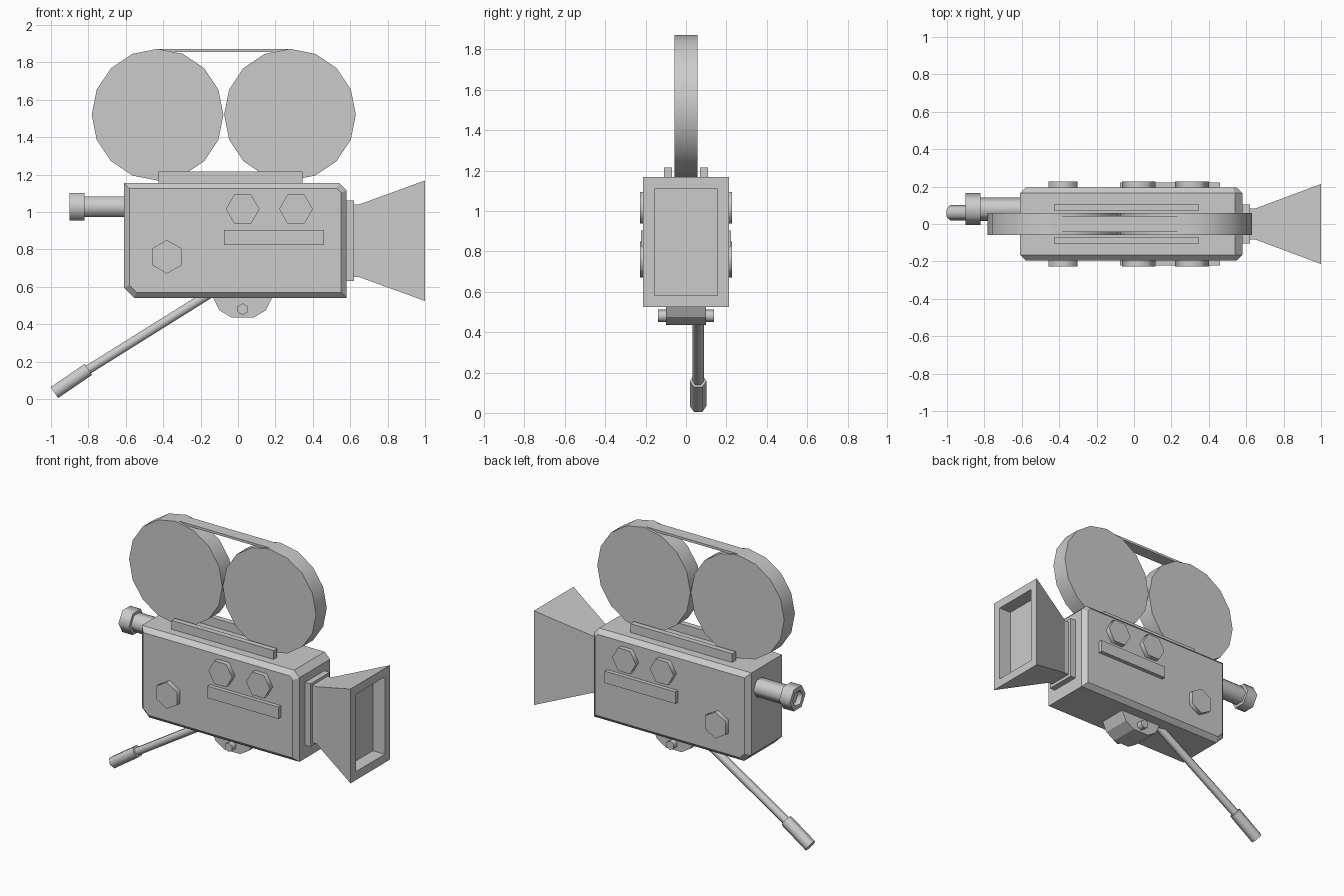
import bpy, bmesh, math
from mathutils import Vector

cube = bpy.data.objects.get("Cube")
if cube:
    bpy.data.objects.remove(cube)

grey = bpy.data.materials.new("plain grey")
grey.use_nodes = True
grey.diffuse_color = (0.6, 0.6, 0.6, 1)
grey.node_tree.nodes["Principled BSDF"].inputs["Base Color"].default_value = (0.6, 0.6, 0.6, 1)


def loft(name, rings, smooth=0, bevel=0):
    """Skin a row of closed rings and cap both ends."""
    bm = bmesh.new()
    loops = [[bm.verts.new(p) for p in ring] for ring in rings]
    for a, b in zip(loops, loops[1:]):
        for i in range(len(a)):
            j = (i + 1) % len(a)
            bm.faces.new((a[i], a[j], b[j], b[i]))
    caps = [bm.faces.new(loops[0]), bm.faces.new(loops[-1])]
    bmesh.ops.recalc_face_normals(bm, faces=bm.faces[:])
    if bevel:
        rim = list({e for f in caps for e in f.edges})
        bmesh.ops.bevel(bm, geom=rim, offset=bevel, segments=1, affect='EDGES')
    mesh = bpy.data.meshes.new(name)
    bm.to_mesh(mesh)
    bm.free()
    mesh.materials.append(grey)
    obj = bpy.data.objects.new(name, mesh)
    bpy.context.collection.objects.link(obj)
    if smooth:
        bpy.ops.object.select_all(action='DESELECT')
        obj.select_set(True)
        bpy.context.view_layer.objects.active = obj
        bpy.ops.object.shade_smooth_by_angle(angle=math.radians(smooth))
    return obj


def rod(name, sides, start, end, radius, corner, smooth=65):
    """Regular prism between two points, with one corner in the given direction."""
    start, end, u = Vector(start), Vector(end), Vector(corner)
    v = (end - start).normalized().cross(u)
    angles = [math.tau * i / sides for i in range(sides)]
    spokes = [(u * math.cos(a) + v * math.sin(a)) * radius for a in angles]
    return loft(name, [[c + s for s in spokes] for c in (start, end)], smooth)


def slab(name, profile, y0, y1, bevel=0):
    """Extrude an x-z profile along y."""
    return loft(name, [[(x, y, z) for x, z in profile] for y in (y0, y1)], bevel=bevel)


def box(name, x0, x1, y0, y1, z0, z1):
    return slab(name, [(x0, z0), (x1, z0), (x1, z1), (x0, z1)], y0, y1)


# Camera body with two clipped corners and bevelled side faces
slab("camera_body", [(-0.61, 0.595), (-0.555, 0.54), (0.58, 0.54), (0.58, 1.115),
                     (0.54, 1.155), (-0.61, 1.155)], -0.195, 0.195, bevel=0.03)

# Film reels and the film strip between them
for name, x in (("rear_reel", -0.43), ("forward_reel", 0.278)):
    rod(name, 16, (x, -0.058, 1.52), (x, 0.058, 1.52), 0.352, (1, 0, 0), 30)
box("film_strip", -0.43, 0.278, -0.042, 0.042, 1.855, 1.871)

# Details repeated on the front and back
for side, s in (("front", -1), ("back", 1)):
    box(side + "_reel_rail", -0.425, 0.345, s * 0.07, s * 0.108, 1.15, 1.215)
    box(side + "_side_bar", -0.075, 0.46, s * 0.19, s * 0.222, 0.823, 0.904)
    for name, x, z, corner in (("upper_rear_knob", 0.025, 1.015, (1, 0, 0)),
                               ("upper_forward_knob", 0.31, 1.015, (1, 0, 0)),
                               ("lower_knob", -0.38, 0.76, (0, 0, 1))):
        rod(side + "_" + name, 6, (x, s * 0.19, z), (x, s * 0.227, z), 0.09, corner)
    rod(side + "_mount_bolt", 6, (0.025, s * 0.09, 0.48), (0.025, s * 0.138, 0.48),
        0.031, (0, 0, 1))

# Eyepiece tube and hollow cap
rod("eyepiece_tube", 6, (-0.6, 0.08, 1.027), (-0.83, 0.08, 1.027), 0.063, (0, 1, 0))
angles = [math.tau * i / 6 for i in range(6)]
loft("eyepiece_cap", [[(x, 0.08 + r * math.cos(a), 1.027 + r * math.sin(a)) for a in angles]
                      for x, r in ((-0.82, 0.085), (-0.9, 0.085), (-0.9, 0.053), (-0.865, 0.053))],
     smooth=65)

# Lens plate and flared hood with a recessed opening
box("lens_plate", 0.57, 0.62, -0.104, 0.104, 0.63, 1.06)
hood = ((0.61, 0.083, 0.195), (0.65, 0.083, 0.195), (1.0, 0.214, 0.322),
        (1.0, 0.156, 0.264), (0.91, 0.156, 0.264))
loft("lens_hood", [[(x, -w, 0.846 - h), (x, w, 0.846 - h), (x, w, 0.846 + h), (x, -w, 0.846 + h)]
                   for x, w, h in hood])

# Underside mount and crank handle
slab("tripod_mount", [(-0.135, 0.545), (-0.1, 0.475), (-0.035, 0.435), (0.085, 0.435),
                      (0.15, 0.475), (0.185, 0.545)], -0.098, 0.098)
rod("handle_rod", 6, (-0.82, 0.06, 0.145), (-0.1, 0.06, 0.595), 0.028, (0, 1, 0))
rod("handle_grip", 6, (-0.982, 0.06, 0.034), (-0.8, 0.06, 0.158), 0.041, (0, 1, 0))
